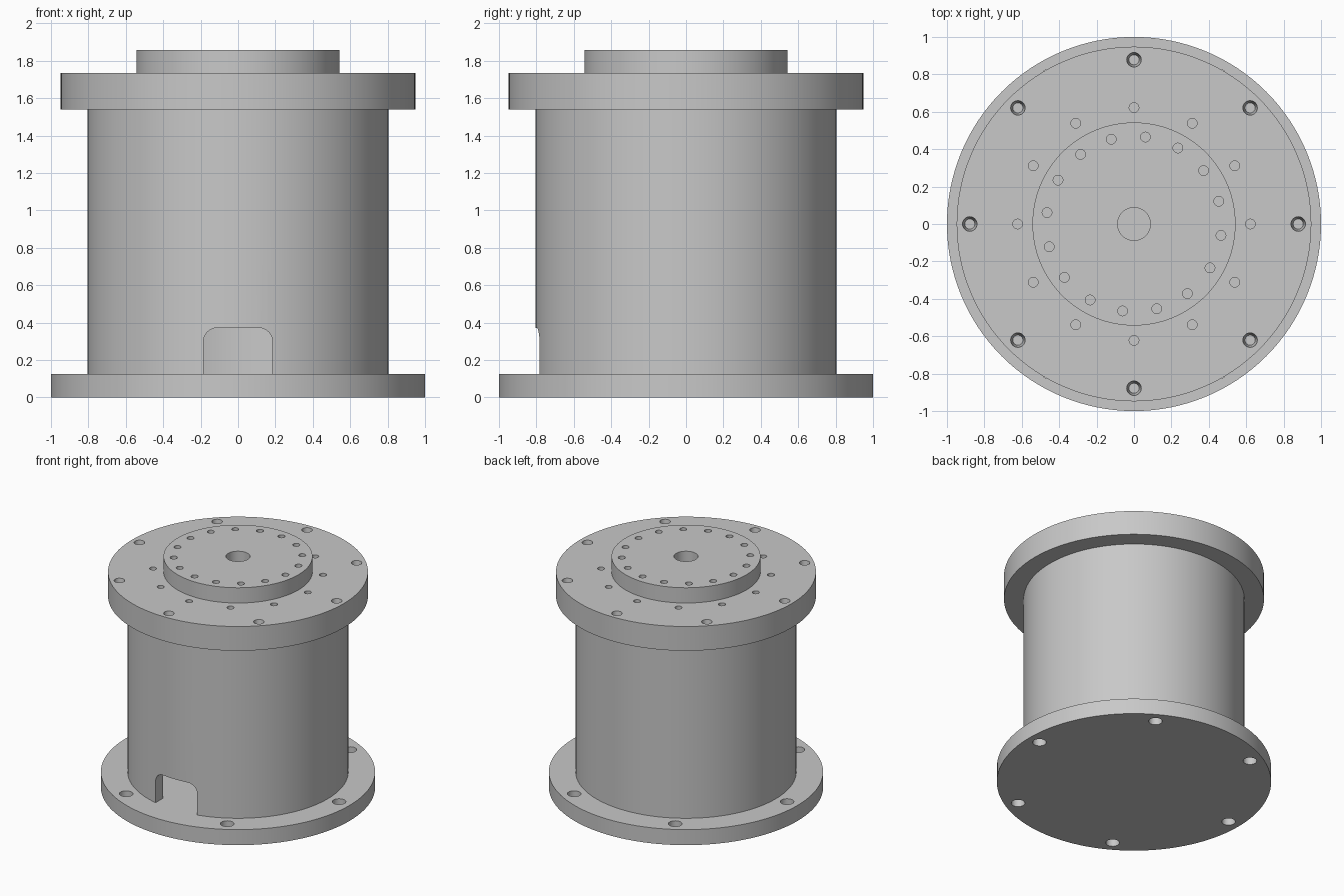
import bpy
import bmesh
from math import sin, cos, pi, radians
from mathutils import Matrix, Vector

if "Cube" in bpy.data.objects:
    bpy.data.objects.remove(bpy.data.objects["Cube"], do_unlink=True)

grey = bpy.data.materials.new("machined_grey")
grey.use_nodes = True
grey.diffuse_color = (0.58, 0.58, 0.58, 1)
grey.node_tree.nodes["Principled BSDF"].inputs["Base Color"].default_value = grey.diffuse_color


def add_cylinder(bm, radius, z0, z1, x=0, y=0, sides=128, bottom=None):
    """Upright cylinder, or a taper when a bottom radius is given."""
    bmesh.ops.create_cone(
        bm, cap_ends=True, segments=sides, depth=z1 - z0,
        radius1=radius if bottom is None else bottom, radius2=radius,
        matrix=Matrix.Translation((x, y, (z0 + z1) / 2)))


def add_ring(bm, count, circle, radius, z0, z1, start=0, bottom=None):
    """Evenly spaced hole cutters on a bolt circle."""
    for i in range(count):
        a = radians(start) + 2 * pi * i / count
        add_cylinder(bm, radius, z0, z1, circle * cos(a), circle * sin(a), 24, bottom)


def make_object(name, bm):
    bmesh.ops.recalc_face_normals(bm, faces=bm.faces)
    mesh = bpy.data.meshes.new(name)
    bm.to_mesh(mesh)
    bm.free()
    obj = bpy.data.objects.new(name, mesh)
    bpy.context.collection.objects.link(obj)
    return obj


def cut(obj, cutter_bm):
    """Subtract the cutter mesh and keep only the result."""
    cutter = make_object("cutter", cutter_bm)
    cutter.hide_render = True
    mod = obj.modifiers.new("holes", 'BOOLEAN')
    mod.operation = 'DIFFERENCE'
    mod.solver = 'EXACT'
    mod.object = cutter
    graph = bpy.context.evaluated_depsgraph_get()
    result = bpy.data.meshes.new_from_object(obj.evaluated_get(graph))
    obj.modifiers.clear()
    obj.data = result
    bpy.data.objects.remove(cutter, do_unlink=True)


def finish(obj):
    obj.data.materials.clear()
    obj.data.materials.append(grey)
    bpy.ops.object.select_all(action='DESELECT')
    obj.select_set(True)
    bpy.context.view_layer.objects.active = obj
    bpy.ops.object.shade_smooth_by_angle(angle=radians(30))


def disc(name, radius, z0, z1):
    bm = bmesh.new()
    add_cylinder(bm, radius, z0, z1)
    return make_object(name, bm)


BASE, NECK, RIM, TOP = 0.125, 1.54, 1.735, 1.858

# Base plate with six through holes
base = disc("base_plate", 1.0, 0, BASE)
holes = bmesh.new()
add_ring(holes, 6, 0.9, 0.05, -0.1, BASE + 0.1)
cut(base, holes)
finish(base)

# Hollow body
body = disc("body_tube", 0.805, BASE, NECK)
bore = bmesh.new()
add_cylinder(bore, 0.715, 0, NECK + 0.1)
cut(body, bore)

# Arched cable opening at the front of the body
half, arch_top, corner = 0.185, 0.372, 0.075
outline = [(-half, 0.05), (half, 0.05)]
for side, first in ((1, 0), (-1, 90)):
    for step in range(9):
        a = radians(first + step * 90 / 8)
        outline.append((side * (half - corner) + corner * cos(a),
                        arch_top - corner + corner * sin(a)))
opening = bmesh.new()
face = opening.faces.new([opening.verts.new((x, -1.0, z)) for x, z in outline])
extruded = bmesh.ops.extrude_face_region(opening, geom=[face], use_keep_orig=True)
bmesh.ops.translate(opening, vec=Vector((0, 0.6, 0)),
                    verts=[v for v in extruded["geom"] if isinstance(v, bmesh.types.BMVert)])
cut(body, opening)
finish(body)

# Top flange with outer tapered sockets and an inner ring of small holes
flange = disc("top_flange", 0.948, NECK, RIM)
holes = bmesh.new()
add_ring(holes, 8, 0.878, 0.039, RIM - 0.1, RIM + 0.001, bottom=0.027)
add_ring(holes, 12, 0.622, 0.026, RIM - 0.1, RIM + 0.05)
add_cylinder(holes, 0.088, NECK - 0.1, RIM + 0.1, sides=48)
cut(flange, holes)
finish(flange)

# Raised turntable with sixteen holes and a centre bore
table = disc("turntable", 0.543, RIM, TOP)
holes = bmesh.new()
add_ring(holes, 16, 0.469, 0.026, TOP - 0.08, TOP + 0.05, start=15)
add_cylinder(holes, 0.088, RIM - 0.1, TOP + 0.1, sides=48)
cut(table, holes)
finish(table)
